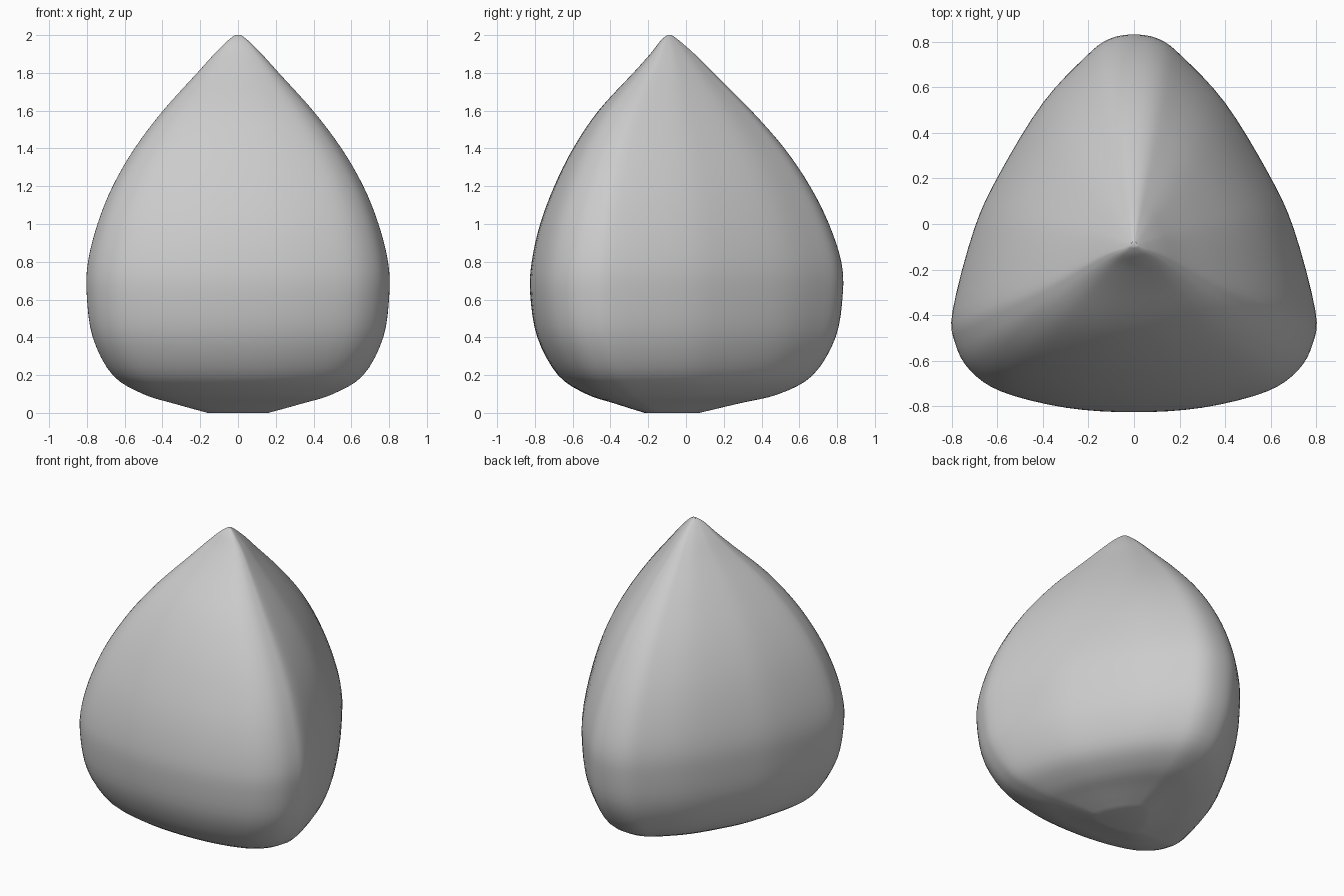
import bpy
import bmesh
import math
from mathutils import Vector

cube = bpy.data.objects.get("Cube")
if cube:
    bpy.data.objects.remove(cube, do_unlink=True)


def smooth_path(points, steps, closed=False):
    """Sample a smooth path that passes through all the points."""
    pts = [Vector(p) for p in points]
    n = len(pts)
    pick = (lambda i: pts[i % n]) if closed else (lambda i: pts[min(max(i, 0), n - 1)])
    out = []
    for i in range(n if closed else n - 1):
        a, b, c, d = (pick(i + k) for k in (-1, 0, 1, 2))
        for s in range(steps):
            t = s / steps
            out.append(b + (c - a) * t / 2 + (a * 2 - b * 5 + c * 4 - d) * t * t / 2
                       + (b * 3 - a - c * 3 + d) * t ** 3 / 2)
    if not closed:
        out.append(pts[-1])
    return out


# Rounded three-cornered cross-section: front middle to back corner, then mirrored
half = [(0, -.825), (.3, -.805), (.58, -.735), (.72, -.64), (.785, -.52), (.795, -.38),
        (.70, -.02), (.59, .22), (.4, .53), (.21, .735), (.11, .81), (0, .83)]
outline = half + [(-x, y) for x, y in reversed(half[1:-1])]
section = smooth_path(outline, 4, closed=True)

# Height, half width, front y, back y
profile = [(0, .16, -.22, .07), (.05, .34, -.38, .28), (.1, .50, -.53, .49),
           (.2, .66, -.68, .67), (.4, .765, -.79, .79), (.63, .797, -.828, .828),
           (.8, .79, -.82, .82), (1, .74, -.775, .755), (1.2, .66, -.70, .655),
           (1.4, .545, -.60, .52), (1.6, .395, -.465, .345), (1.8, .215, -.28, .145),
           (1.9, .125, -.19, .045), (1.97, .055, -.135, -.035), (2, .015, -.10, -.075)]
profile = [Vector(p) for p in profile]

# Body: stacked rings, closed at both ends
bm = bmesh.new()
rings = []
for z, width, front, back in smooth_path(profile, 4):
    mid, depth = (front + back) / 2, (back - front) / 2
    rings.append([bm.verts.new((p.x / .797 * width, mid + p.y / .828 * depth, z))
                  for p in section])
for low, high in zip(rings, rings[1:]):
    for i in range(len(low)):
        j = (i + 1) % len(low)
        bm.faces.new((low[i], low[j], high[j], high[i]))
bm.faces.new(rings[0])
bm.faces.new(rings[-1])
bmesh.ops.recalc_face_normals(bm, faces=bm.faces)
mesh = bpy.data.meshes.new("teardrop_body")
bm.to_mesh(mesh)
bm.free()
body = bpy.data.objects.new("teardrop_body", mesh)
bpy.context.collection.objects.link(body)

# Plain grey
grey = bpy.data.materials.new("plain_grey")
grey.use_nodes = True
grey.diffuse_color = (.6, .6, .6, 1)
grey.node_tree.nodes["Principled BSDF"].inputs["Base Color"].default_value = (.6, .6, .6, 1)
mesh.materials.append(grey)

bpy.context.view_layer.objects.active = body
body.select_set(True)
bpy.ops.object.shade_smooth_by_angle(angle=math.radians(40))
